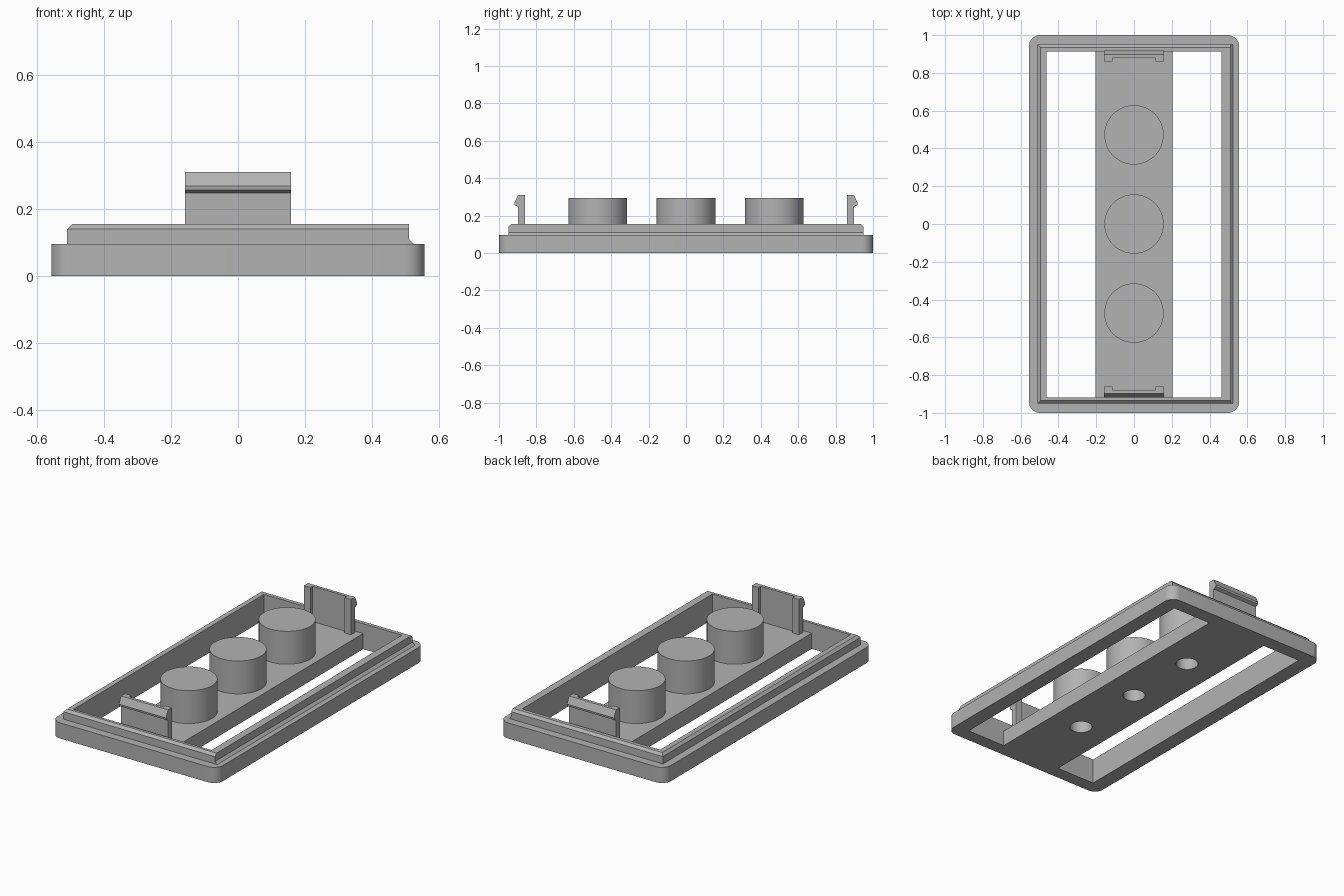
import bpy, bmesh
from math import pi, cos, sin

if "Cube" in bpy.data.objects:
    bpy.data.objects.remove(bpy.data.objects["Cube"], do_unlink=True)

grey = bpy.data.materials.new("mid grey")
grey.use_nodes = True
colour = (0.45, 0.45, 0.45, 1)
grey.diffuse_color = colour
grey.node_tree.nodes["Principled BSDF"].inputs["Base Color"].default_value = colour

DECK, RIM_TOP, STUD_TOP = 0.095, 0.155, 0.295
STUDS = (-0.472, 0, 0.472)
HOLE = 0.063
FRONT, BACK, SIDE = -0.918, 0.912, 0.464   # inner faces of the opening


def finish(name, bm, smooth=False):
    bmesh.ops.remove_doubles(bm, verts=bm.verts, dist=1e-5)
    bmesh.ops.recalc_face_normals(bm, faces=bm.faces)
    mesh = bpy.data.meshes.new(name)
    bm.to_mesh(mesh)
    bm.free()
    mesh.materials.append(grey)
    ob = bpy.data.objects.new(name, mesh)
    bpy.context.collection.objects.link(ob)
    if smooth:
        activate(ob)
        bpy.ops.object.shade_smooth_by_angle(angle=pi / 6)
    return ob


def activate(ob):
    bpy.ops.object.select_all(action='DESELECT')
    ob.select_set(True)
    bpy.context.view_layer.objects.active = ob


def loft(name, loops):
    """Closed solid through loops that have equal point counts."""
    bm = bmesh.new()
    rings = [[bm.verts.new(p) for p in loop] for loop in loops]
    n = len(rings[0])
    for a, b in zip(rings, rings[1:]):
        for i in range(n):
            j = (i + 1) % n
            bm.faces.new((a[i], a[j], b[j], b[i]))
    bm.faces.new(rings[0])
    bm.faces.new(rings[-1])
    return finish(name, bm)


def rect(x0, x1, y0, y1, z):
    return [(x0, y0, z), (x1, y0, z), (x1, y1, z), (x0, y1, z)]


def box(name, x0, x1, y0, y1, z0, z1):
    return loft(name, [rect(x0, x1, y0, y1, z) for z in (z0, z1)])


def round_rect(hx, hy, r, z, steps=8):
    pts = []
    for k, (sx, sy) in enumerate(((1, 1), (-1, 1), (-1, -1), (1, -1))):
        for i in range(steps + 1):
            a = (k + i / steps) * pi / 2
            pts.append((sx * (hx - r) + r * cos(a), sy * (hy - r) + r * sin(a), z))
    return pts


def circle(r, y, z, n=48):
    return [(r * cos(2 * pi * i / n), y + r * sin(2 * pi * i / n), z) for i in range(n)]


def cut(ob, cutter):
    cutter.hide_render = True
    mod = ob.modifiers.new("cut", 'BOOLEAN')
    mod.operation, mod.solver, mod.object = 'DIFFERENCE', 'EXACT', cutter
    activate(ob)
    bpy.ops.object.modifier_apply(modifier=mod.name)
    bpy.data.objects.remove(cutter, do_unlink=True)


# Base plate with rounded corners, two long windows and screw holes
base = loft("base_frame", [round_rect(0.557, 1, 0.06, z) for z in (0, DECK)])
for x0, x1 in ((-SIDE, -0.203), (0.203, SIDE)):
    cut(base, box("window_cutter", x0, x1, FRONT, BACK, -0.1, 0.3))
for y in STUDS:
    cut(base, loft("hole_cutter", [circle(HOLE, y, z) for z in (-0.1, 0.2)]))
activate(base)
bpy.ops.object.shade_smooth_by_angle(angle=pi / 6)

# Raised rim: top bevel on three sides, foot bevel on the left side
rim = loft("raised_rim", [
    rect(-0.51, 0.525, -0.95, 0.95, DECK),
    rect(-0.51, 0.51, -0.95, 0.95, 0.11),
    rect(-0.51, 0.51, -0.95, 0.95, 0.14),
    rect(-0.495, 0.51, -0.935, 0.935, RIM_TOP)])
cut(rim, box("opening_cutter", -SIDE, SIDE, FRONT, BACK, 0, 0.3))

# Round studs, hollow from below
for name, y in zip(("front_stud", "middle_stud", "back_stud"), STUDS):
    bm = bmesh.new()
    profile = [(0, STUD_TOP), (0.157, STUD_TOP), (0.157, DECK),
               (HOLE, DECK), (HOLE, 0.25), (0, 0.25)]
    verts = [bm.verts.new((r, y, z)) for r, z in profile]
    edges = [bm.edges.new(pair) for pair in zip(verts, verts[1:])]
    bmesh.ops.spin(bm, geom=verts + edges, cent=(0, y, 0), axis=(0, 0, 1),
                   angle=2 * pi, steps=48)
    finish(name, bm, smooth=True)

# Snap clips: barbed plate with a flange at each end
for name, s in (("front", -1), ("back", 1)):
    profile = [(0.88, DECK), (0.898, DECK), (0.898, 0.247), (0.916, 0.256),
               (0.918, 0.268), (0.898, 0.31), (0.88, 0.31)]
    loft(name + "_clip", [[(x, s * y, z) for y, z in profile] for x in (-0.158, 0.158)])
    for side, x in (("right", -0.158), ("left", 0.115)):
        y0, y1 = sorted((s * 0.86, s * 0.88))
        box(f"{name}_clip_{side}_flange", x, x + 0.043, y0, y1, DECK, 0.31)
